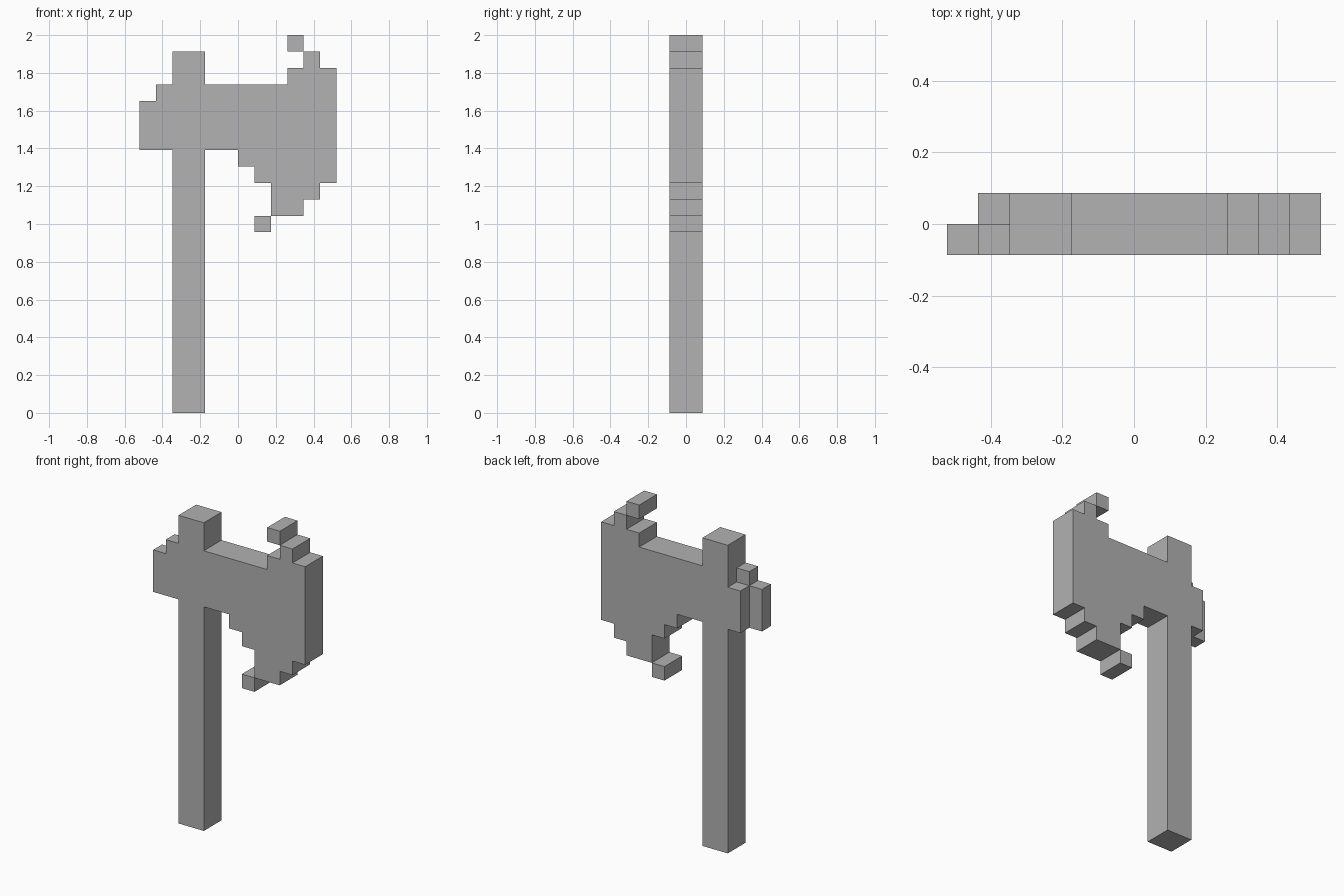
import bpy
import bmesh

U = 2 / 23  # one grid block

cube = bpy.data.objects.get("Cube")
if cube:
    bpy.data.objects.remove(cube, do_unlink=True)

grey = bpy.data.materials.new("plain_grey")
grey.use_nodes = True
colour = (0.445, 0.445, 0.445, 1)
grey.diffuse_color = colour
grey.node_tree.nodes["Principled BSDF"].inputs["Base Color"].default_value = colour


def slab(name, outline, front=-1, back=1):
    """Extrude an x-z outline, given in blocks, from front to back."""
    bm = bmesh.new()
    face = bm.faces.new([bm.verts.new((x * U, front * U, z * U)) for x, z in outline])
    ext = bmesh.ops.extrude_face_region(bm, geom=[face])
    moved = [v for v in ext["geom"] if isinstance(v, bmesh.types.BMVert)]
    bmesh.ops.translate(bm, verts=moved, vec=(0, (back - front) * U, 0))
    bmesh.ops.recalc_face_normals(bm, faces=bm.faces)
    mesh = bpy.data.meshes.new(name)
    bm.to_mesh(mesh)
    bm.free()
    mesh.materials.append(grey)
    obj = bpy.data.objects.new(name, mesh)
    bpy.context.collection.objects.link(obj)
    return obj


def block(name, x0, x1, z0, z1, front=-1, back=1):
    return slab(name, [(x0, z0), (x1, z0), (x1, z1), (x0, z1)], front, back)


# Long square shaft running through the head
block("handle", -4, -2, 0, 22)

# Stepped blade
slab("blade", [
    (-2, 16), (0, 16), (0, 15), (1, 15), (1, 14), (2, 14), (2, 12),
    (4, 12), (4, 13), (5, 13), (5, 14), (6, 14), (6, 21), (5, 21),
    (5, 22), (4, 22), (4, 21), (3, 21), (3, 20), (-2, 20)])

# Loose tips that touch the blade along an edge
block("upper_tip", 3, 4, 22, 23)
block("lower_tip", 1, 2, 11, 12)

# Butt of the head: stepped front half, shorter back half
slab("butt_front", [(-6, 16), (-4, 16), (-4, 20), (-5, 20), (-5, 19), (-6, 19)], -1, 0)
block("butt_back", -5, -4, 16, 19, 0, 1)
